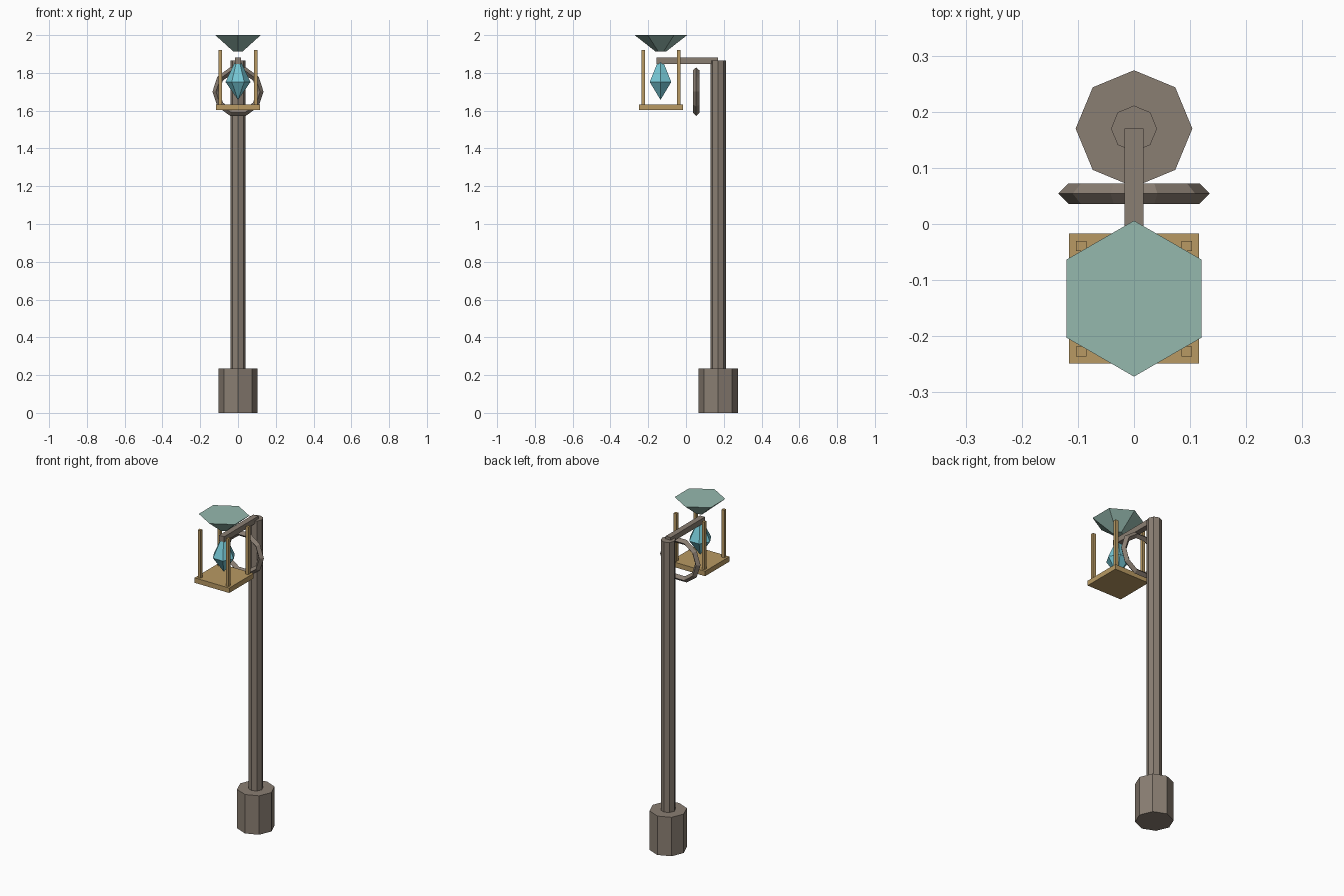
import bpy
from math import pi, cos, sin

if "Cube" in bpy.data.objects:
    bpy.data.objects.remove(bpy.data.objects["Cube"], do_unlink=True)


def material(name, r, g, b):
    m = bpy.data.materials.new(name)
    m.use_nodes = True
    m.diffuse_color = (r, g, b, 1)
    m.node_tree.nodes["Principled BSDF"].inputs["Base Color"].default_value = (r, g, b, 1)
    return m


BROWN = material("weathered brown", 0.255, 0.21, 0.17)
TAN = material("brass tan", 0.48, 0.32, 0.125)
TEAL = material("pale teal", 0.30, 0.48, 0.42)
CYAN = material("crystal cyan", 0.18, 0.57, 0.66)


def build(name, verts, faces, mat):
    mesh = bpy.data.meshes.new(name)
    mesh.from_pydata(verts, [], faces)
    mesh.materials.append(mat)
    obj = bpy.data.objects.new(name, mesh)
    bpy.context.collection.objects.link(obj)
    return obj


def box(name, x, y, z, mat):
    """Box from three (low, high) ranges."""
    bpy.ops.mesh.primitive_cube_add(size=1, location=[sum(r) / 2 for r in (x, y, z)])
    obj = bpy.context.object
    obj.name = name
    obj.scale = [r[1] - r[0] for r in (x, y, z)]
    obj.data.materials.append(mat)


def turned(name, sides, y, profile, mat, start=pi / 2):
    """Faceted solid around a vertical axis; profile lists (radius, z) upward."""
    verts, faces = [], []
    for r, z in profile:
        for i in range(sides):
            a = start + i * 2 * pi / sides
            verts.append((r * cos(a), y + r * sin(a), z))
    for k in range(len(profile) - 1):
        for i in range(sides):
            j = (i + 1) % sides
            faces.append((k * sides + i, k * sides + j,
                          (k + 1) * sides + j, (k + 1) * sides + i))
    last = (len(profile) - 1) * sides
    faces.append(tuple(reversed(range(sides))))
    faces.append(tuple(range(last, last + sides)))
    return build(name, verts, faces, mat)


POST_Y, LAMP_Y = 0.17, -0.133

# Post with its footing and overhanging arm
turned("footing", 8, POST_Y, [(0.104, 0), (0.104, 0.235)], BROWN)
turned("post", 8, POST_Y, [(0.041, 0.2), (0.041, 1.865)], BROWN)
box("arm", (-0.017, 0.017), (-0.157, POST_Y), (1.848, 1.881), BROWN)

# Upright ring below the arm
bpy.ops.mesh.primitive_torus_add(major_segments=10, minor_segments=4,
                                 major_radius=0.117, minor_radius=0.018,
                                 location=(0, 0.054, 1.701), rotation=(pi / 2, 0, 0))
ring = bpy.context.object
ring.name = "ring"
ring.data.materials.append(BROWN)
for p in ring.data.polygons:
    p.use_smooth = False

# Lantern tray and its four corner rods
box("lantern_tray", (-0.116, 0.116), (LAMP_Y - 0.116, LAMP_Y + 0.116), (1.603, 1.633), TAN)
for side, sx in (("left", 1), ("right", -1)):
    for end, sy in (("front", -1), ("back", 1)):
        x, y = sx * 0.094, LAMP_Y + sy * 0.094
        box(f"{end}_{side}_rod", (x - 0.009, x + 0.009), (y - 0.009, y + 0.009),
            (1.625, 1.921), TAN)

# Hanging crystal and flared cap
turned("crystal", 6, LAMP_Y - 0.002,
       [(0.001, 1.658), (0.066, 1.752), (0.018, 1.855)], CYAN, start=0)
turned("lantern_cap", 6, LAMP_Y, [(0.028, 1.913), (0.139, 2.0)], TEAL)
